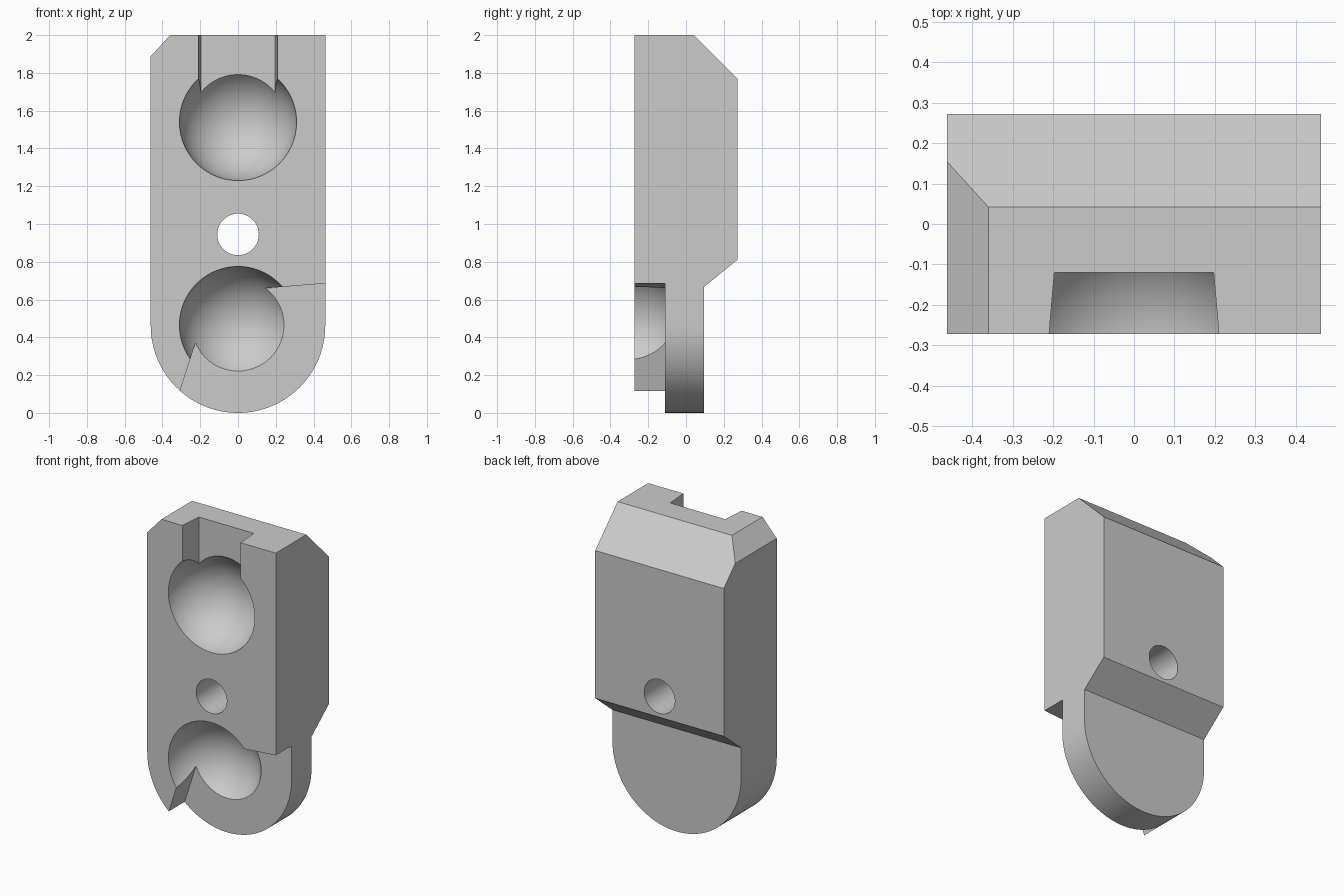
import bpy, bmesh, math
from mathutils import Matrix

if "Cube" in bpy.data.objects:
    bpy.data.objects.remove(bpy.data.objects["Cube"])

W, D = 0.462, 0.272          # half width, half depth
grey = bpy.data.materials.new("light_grey")
grey.diffuse_color = (0.6, 0.6, 0.6, 1)
grey.use_nodes = True
grey.node_tree.nodes["Principled BSDF"].inputs["Base Color"].default_value = grey.diffuse_color


def finish(name, bm):
    bmesh.ops.recalc_face_normals(bm, faces=bm.faces)
    me = bpy.data.meshes.new(name)
    bm.to_mesh(me)
    bm.free()
    me.materials.append(grey)
    ob = bpy.data.objects.new(name, me)
    bpy.context.collection.objects.link(ob)
    return ob


def prism(name, points, offset):
    """Extrude a closed 3D outline along an offset vector."""
    bm = bmesh.new()
    face = bm.faces.new([bm.verts.new(p) for p in points])
    ext = bmesh.ops.extrude_face_region(bm, geom=[face])
    verts = [v for v in ext["geom"] if isinstance(v, bmesh.types.BMVert)]
    bmesh.ops.translate(bm, verts=verts, vec=offset)
    return finish(name, bm)


def front_prism(name, xz, y0, y1):
    return prism(name, [(x, y0, z) for x, z in xz], (0, y1 - y0, 0))


def ball(name, z):
    bm = bmesh.new()
    bmesh.ops.create_uvsphere(bm, u_segments=96, v_segments=48, radius=0.312)
    bmesh.ops.transform(bm, verts=bm.verts,
                        matrix=Matrix.Translation((0, -D - 0.033, z))
                        @ Matrix.Rotation(math.pi / 2, 4, 'X'))
    return finish(name, bm)


def combine(target, cutter, operation):
    mod = target.modifiers.new(cutter.name, 'BOOLEAN')
    mod.object, mod.operation, mod.solver = cutter, operation, 'EXACT'
    bpy.context.view_layer.objects.active = target
    bpy.ops.object.modifier_apply(modifier=mod.name)
    bpy.data.objects.remove(cutter)


# Body: side profile with sloped back, running across the width
side = [(-D, -0.1), (0.095, -0.1), (0.095, 0.667), (D, 0.81),
        (D, 1.77), (0.042, 2.0), (-D, 2.0)]
body = prism("socket_block", [(-0.6, y, z) for y, z in side], (1.2, 0, 0))

# Front outline: rounded foot and one chamfered top corner
outline = [(W * math.cos(a), W + W * math.sin(a))
           for a in (math.pi + math.pi * i / 64 for i in range(65))]
outline += [(W, 2.1), (-0.269, 2.1), (-W, 1.888)]
combine(body, front_prism("outline", outline, -0.5, 0.5), 'INTERSECT')

# Wedge cut away from the front of the foot
wedge = [(-0.14, 0.637), (0.62, 0.698), (0.62, -0.2), (-0.408, -0.2)]
combine(body, front_prism("foot_cut", wedge, -0.6, -0.11), 'DIFFERENCE')

# Ball sockets
for z in (0.465, 1.54):
    combine(body, ball("ball_cutter", z), 'DIFFERENCE')

# Tapered slot from the top edge into the upper socket
slot = [(-0.225, -0.45), (0.225, -0.45), (0.197, -0.12), (-0.197, -0.12)]
combine(body, prism("slot", [(x, y, 1.56) for x, y in slot], (0, 0, 0.6)),
        'DIFFERENCE')

# Screw hole through the middle
hole = [(0.11 * math.cos(math.tau * i / 64), 0.945 + 0.11 * math.sin(math.tau * i / 64))
        for i in range(64)]
combine(body, front_prism("screw_hole", hole, -0.5, 0.5), 'DIFFERENCE')

# Smooth curved surfaces, crisp edges
bpy.ops.object.select_all(action='DESELECT')
body.select_set(True)
bpy.context.view_layer.objects.active = body
bpy.ops.object.shade_smooth_by_angle(angle=math.radians(25))
